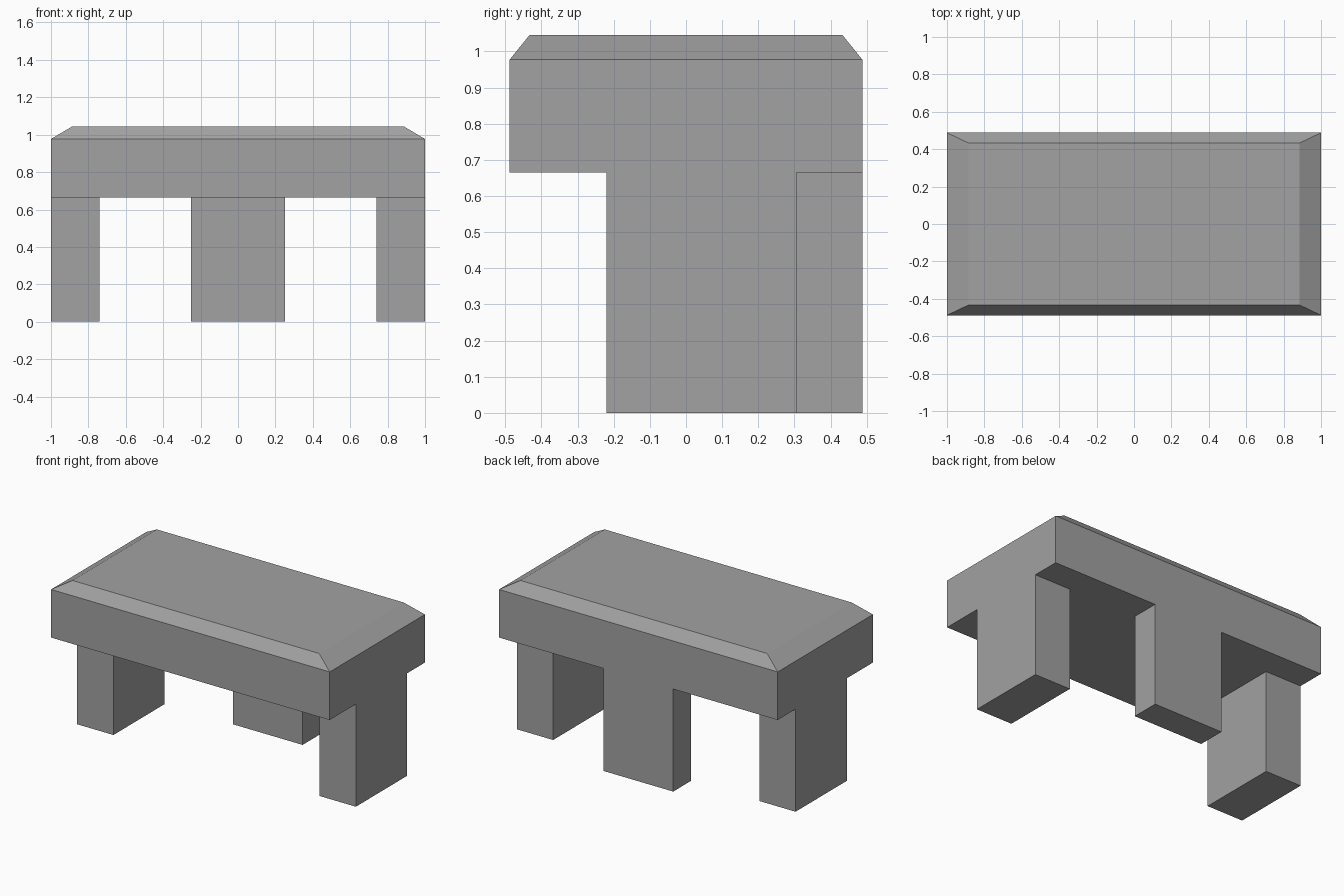
import bpy
import bmesh

cube = bpy.data.objects.get("Cube")
if cube:
    bpy.data.objects.remove(cube, do_unlink=True)

grey = bpy.data.materials.new("stone_grey")
grey.use_nodes = True
colour = (0.36, 0.36, 0.36, 1)
grey.diffuse_color = colour
grey.node_tree.nodes["Principled BSDF"].inputs["Base Color"].default_value = colour

SLAB_BOTTOM, SLAB_EDGE, SLAB_TOP = 0.665, 0.977, 1.045
HALF_DEPTH = 0.488


def block(name, x, y, z, inset=None, height=0, open_top=False):
    """Box between (min, max) pairs, optionally with a tapered cap or an open top."""
    bm = bmesh.new()
    bmesh.ops.create_cube(bm, size=1)
    for v in bm.verts:
        v.co = [r[0] if c < 0 else r[1] for c, r in zip(v.co, (x, y, z))]
    bm.normal_update()
    top = max(bm.faces, key=lambda f: f.calc_center_median().z)
    if inset:
        # Raise a smaller top face to form sloping borders
        cap = bmesh.ops.extrude_discrete_faces(bm, faces=[top])["faces"][0]
        centre = cap.calc_center_median()
        for v in cap.verts:
            v.co.x += inset[0] if v.co.x < centre.x else -inset[0]
            v.co.y += inset[1] if v.co.y < centre.y else -inset[1]
            v.co.z += height
    elif open_top:
        bmesh.ops.delete(bm, geom=[top], context='FACES_ONLY')
    mesh = bpy.data.meshes.new(name)
    bm.to_mesh(mesh)
    bm.free()
    mesh.materials.append(grey)
    obj = bpy.data.objects.new(name, mesh)
    bpy.context.collection.objects.link(obj)
    return obj


# Thick slab with bevelled upper border
block("slab", (-1, 1), (-HALF_DEPTH, HALF_DEPTH), (SLAB_BOTTOM, SLAB_EDGE),
      inset=(0.115, 0.055), height=SLAB_TOP - SLAB_EDGE)

# Two end legs flush with the slab ends
leg_z = (0, SLAB_BOTTOM)
for name, x in (("right_leg", (-1, -0.74)), ("left_leg", (0.74, 1))):
    block(name, x, (-0.22, 0.305), leg_z, open_top=True)

# Wide middle leg flush with the back
block("back_leg", (-0.25, 0.25), (0.305, HALF_DEPTH), leg_z, open_top=True)
